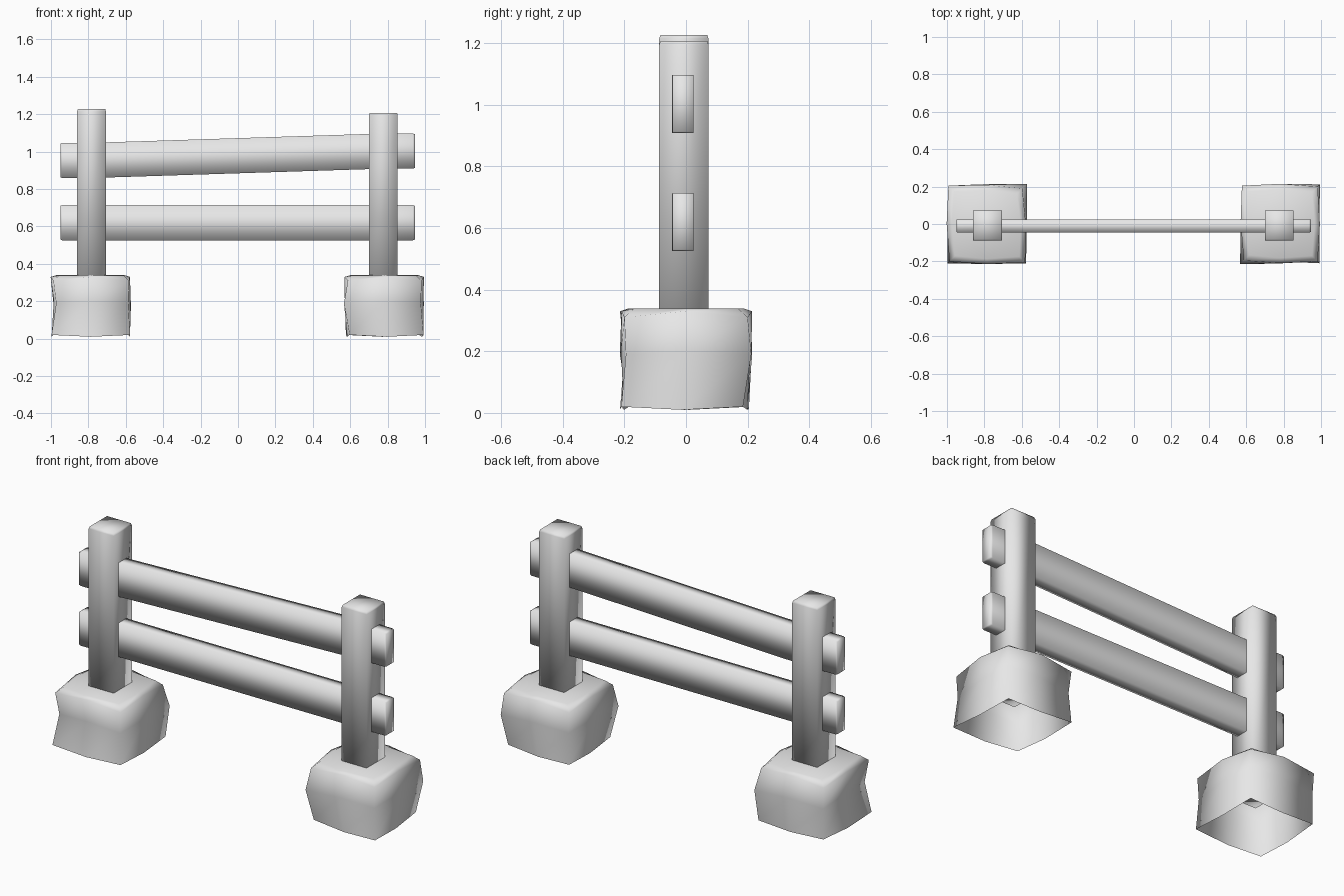
import bpy, bmesh
from mathutils import Vector

cube = bpy.data.objects.get("Cube")
if cube:
    bpy.data.objects.remove(cube, do_unlink=True)

grey = bpy.data.materials.new("plain_grey")
grey.use_nodes = True
colour = (0.8, 0.8, 0.8, 1)
grey.diffuse_color = colour
grey.node_tree.nodes["Principled BSDF"].inputs["Base Color"].default_value = colour


def loft(name, rings, cap_start=True):
    """Skin a list of equal point rings, with flat caps."""
    bm = bmesh.new()
    loops = [[bm.verts.new(p) for p in ring] for ring in rings]
    n = len(loops[0])
    for a, b in zip(loops, loops[1:]):
        for i in range(n):
            j = (i + 1) % n
            bm.faces.new((a[i], a[j], b[j], b[i]))
    bm.faces.new(loops[-1])
    if cap_start:
        bm.faces.new(loops[0][::-1])
    bmesh.ops.recalc_face_normals(bm, faces=bm.faces)
    for f in bm.faces:
        f.smooth = True
    mesh = bpy.data.meshes.new(name)
    bm.to_mesh(mesh)
    bm.free()
    mesh.materials.append(grey)
    ob = bpy.data.objects.new(name, mesh)
    bpy.context.collection.objects.link(ob)
    return ob


CORNERS = [(-1, -1), (1, -1), (1, 1), (-1, 1)]


def post(name, x, top):
    def ring(z, s):
        return [(x + a * 0.077 * s, -0.007 + b * 0.08 * s, z) for a, b in CORNERS]
    loft(name, [ring(0.19, 1), ring(top - 0.012, 1), ring(top, 0.95)])


def rail(name, z_right, z_left):
    def ring(x, z, s=1):
        return [(x, -0.01 + a * 0.035 * s, z + b * 0.094 * s) for a, b in CORNERS]
    loft(name, [ring(-0.95, z_right, 0.96), ring(-0.94, z_right), ring(-0.78, z_right),
                ring(0.78, z_left), ring(0.935, z_left), ring(0.945, z_left, 0.96)])


def rock(name, x, low, middle, high):
    """Lumpy foot, open underneath: four corner sizes for each level."""
    def ring(sizes, z_corner, z_side, bulge, scale=1):
        points = []
        for i, (a, b) in enumerate(CORNERS):
            k = (i + 1) % 4
            here = Vector((a, b, 0)) * sizes[i]
            after = Vector((CORNERS[k][0], CORNERS[k][1], 0)) * sizes[k]
            side = (here + after) / 2 * bulge
            points.append((x + here.x * scale, here.y * scale, z_corner))
            points.append((x + side.x * scale, side.y * scale, z_side))
        return points
    loft(name, [ring(low, 0.02, 0.01, 1.02), ring(middle, 0.19, 0.2, 1.03),
                ring(high, 0.31, 0.33, 1.06), ring(high, 0.338, 0.339, 1.08, 0.85)],
         cap_start=False)


# Uprights
post("right_post", -0.783, 1.227)
post("left_post", 0.777, 1.207)

# Crossbars, the upper one sloping
rail("upper_rail", 0.953, 1.003)
rail("lower_rail", 0.62, 0.62)

# Stone feet
rock("right_foot", -0.787, (0.21, 0.21, 0.2, 0.2), (0.185, 0.2, 0.215, 0.2),
     (0.2, 0.205, 0.19, 0.205))
rock("left_foot", 0.782, (0.185, 0.21, 0.185, 0.205), (0.215, 0.195, 0.212, 0.195),
     (0.195, 0.2, 0.2, 0.205))
